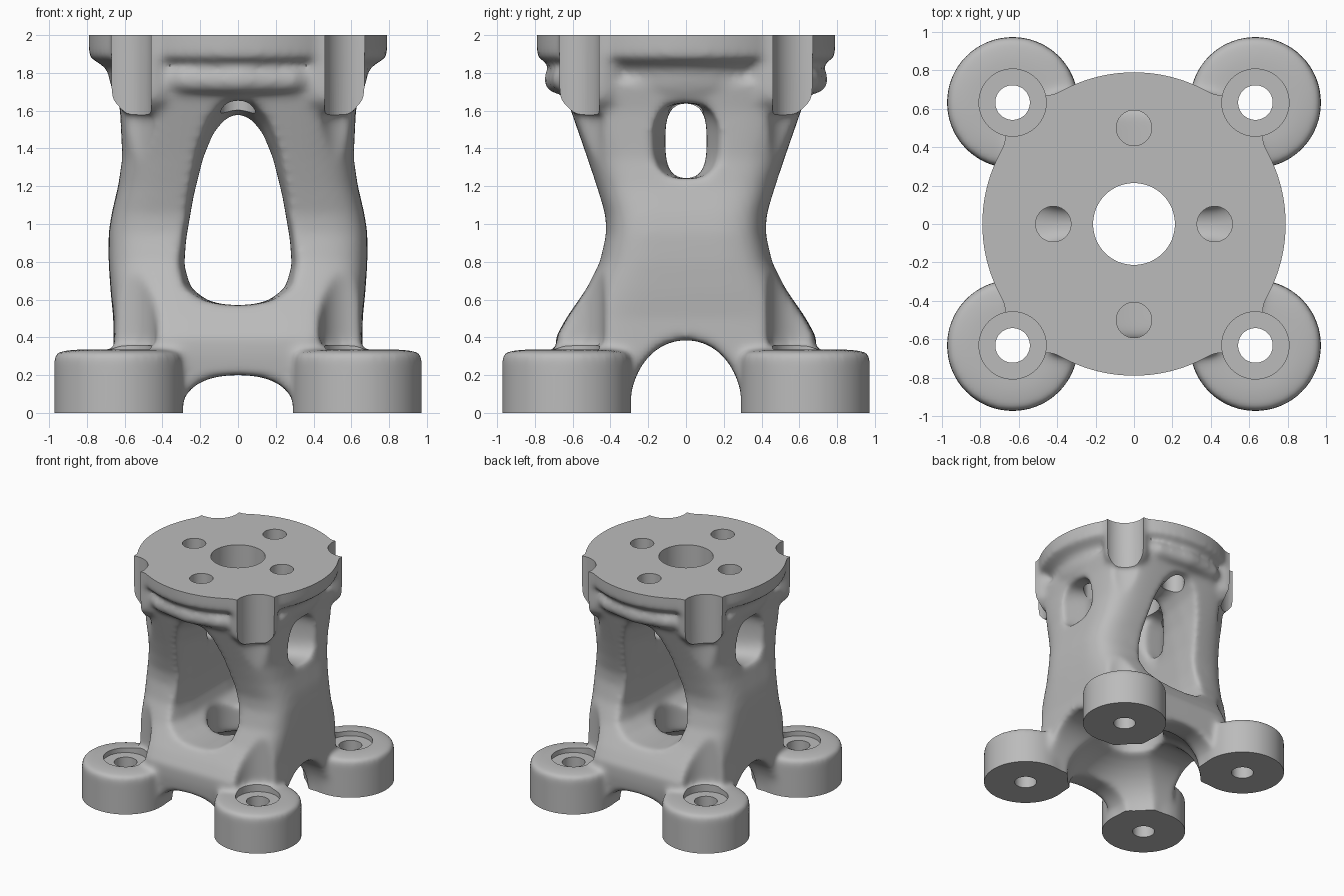
import bpy, bmesh, math

cube = bpy.data.objects.get("Cube")
if cube:
    bpy.data.objects.remove(cube)

metal = bpy.data.materials.new("plain grey metal")
metal.use_nodes = True
grey = (0.5, 0.5, 0.5, 1)
metal.diffuse_color = grey
metal.node_tree.nodes["Principled BSDF"].inputs["Base Color"].default_value = grey
SIGNS = [(sx, sy) for sx in (-1, 1) for sy in (-1, 1)]
CORNERS = [(sx * 0.632, sy * 0.632) for sx, sy in SIGNS]


def loft(name, rings):
    """Closed solid through a list of equal-length rings of points."""
    bm = bmesh.new()
    loops = [[bm.verts.new(p) for p in ring] for ring in rings]
    n = len(loops[0])
    for a, b in zip(loops, loops[1:]):
        for i in range(n):
            bm.faces.new((a[i], a[(i + 1) % n], b[(i + 1) % n], b[i]))
    bm.faces.new(loops[0])
    bm.faces.new(loops[-1])
    bmesh.ops.recalc_face_normals(bm, faces=bm.faces)
    mesh = bpy.data.meshes.new(name)
    bm.to_mesh(mesh)
    bm.free()
    ob = bpy.data.objects.new(name, mesh)
    bpy.context.collection.objects.link(ob)
    ob.data.materials.append(metal)
    return ob


def superellipse(a, b, power, n=64):
    pts = []
    for i in range(n):
        t = 2 * math.pi * i / n
        c, s = math.cos(t), math.sin(t)
        pts.append((a * math.copysign(abs(c) ** (2 / power), c),
                    b * math.copysign(abs(s) ** (2 / power), s)))
    return pts


def lathe(name, profile, x=0, y=0, n=64):
    return loft(name, [[(x + px, y + py, z) for px, py in superellipse(r, r, 2, n)]
                       for r, z in profile])


def cylinder(name, x, y, r, z0, z1):
    return lathe(name, [(r, z0), (r, z1)], x, y)


def box(name, z0, z1):
    return loft(name, [[(-3, -3, z), (3, -3, z), (3, 3, z), (-3, 3, z)] for z in (z0, z1)])


def apply(ob, kind, **settings):
    bpy.ops.object.select_all(action='DESELECT')
    bpy.context.view_layer.objects.active = ob
    ob.select_set(True)
    mod = ob.modifiers.new(kind, kind)
    for key, value in settings.items():
        setattr(mod, key, value)
    bpy.ops.object.modifier_apply(modifier=mod.name)


def combine(ob, other, operation):
    apply(ob, 'BOOLEAN', object=other, operation=operation, solver='MANIFOLD')
    bpy.data.objects.remove(other)


def cut(ob, other):
    combine(ob, other, 'DIFFERENCE')


# Waisted body: height, half width, half depth
WAIST = [(-0.1, 0.64, 0.64), (0.3, 0.66, 0.69), (0.4, 0.66, 0.69), (0.5, 0.66, 0.635),
         (0.65, 0.675, 0.535), (0.8, 0.685, 0.46), (0.95, 0.685, 0.425), (1.05, 0.67, 0.43),
         (1.2, 0.635, 0.475), (1.35, 0.615, 0.525), (1.6, 0.625, 0.61), (1.75, 0.65, 0.66)]
body = loft("bracket_body", [[(x, y, z) for x, y in superellipse(a, b, 5)] for z, a, b in WAIST])

# Front-to-back egg opening, flaring sideways and upwards towards both faces
HALF = [(0.08, 0.575), (0.16, 0.595), (0.25, 0.66), (0.285, 0.78), (0.275, 0.92), (0.235, 1.15),
        (0.185, 1.35), (0.13, 1.48), (0.065, 1.555)]
egg = [(0, 0.57)] + HALF + [(0, 1.575)] + [(-x, z) for x, z in reversed(HALF)]
flare = [(0.25, 1, 1), (0.4, 1.06, 1.03), (0.6, 1.22, 1.09), (0.9, 1.3, 1.1)]
flare = [(-y, sx, sz) for y, sx, sz in reversed(flare)] + flare
cut(body, loft("egg_cutter", [[(x * sx, y, 0.57 + (z - 0.57) * sz) for x, z in egg] for y, sx, sz in flare]))

# Side-to-side slot under the flange
slot = superellipse(1, 0.2, 2.8, 32)
cut(body, loft("slot_cutter", [[(x, y * w, 1.44 + z) for y, z in slot] for x, w in
                               [(-0.9, 0.185), (-0.58, 0.17), (-0.4, 0.11), (0.4, 0.11), (0.58, 0.17), (0.9, 0.185)]]))

# Hollow underside, arches between the feet, and the inner shaft
dome = [(0.55 * math.cos(t), 0.42 * math.sin(t)) for t in [i * math.pi / 20 for i in range(10)]]
cut(body, lathe("dome_cutter", [(0.55, -0.3)] + dome))
cut(body, loft("side_arch", [[(x, y, z) for y, z in superellipse(0.3, 0.385, 2.1)] for x in (-1, 1)]))
cut(body, loft("front_arch", [[(x, y, z) for x, z in superellipse(0.3, 0.2, 2.3)] for y in (-1, 1)]))
cut(body, cylinder("shaft_cutter", 0, 0, 0.24, -0.3, 1.7))

# Tool clearance above each foot
for x, y in CORNERS:
    cut(body, cylinder("clearance", x, y, 0.2, 0.345, 1.62))

# Round flange, with a lip under its front and back and a boss at each corner
flange = lathe("flange", [(0.45, 1.64), (0.64, 1.66), (0.675, 1.73), (0.69, 1.82),
                          (0.75, 1.86), (0.79, 1.885), (0.79, 2.1)], n=96)
combine(body, flange, 'UNION')
for side in (-1, 1):
    lip = loft("lip", [[(x, side * (0.68 - 0.5 * x * x) + r * py, 1.765 + r * pz)
                        for py, pz in superellipse(1, 1, 2, 24)]
                       for x, r in [(-0.42, 0.04), (-0.3, 0.07), (0, 0.075), (0.3, 0.07), (0.42, 0.04)]])
    combine(body, lip, 'UNION')
for sx, sy in SIGNS:
    boss = lathe("boss", [(0.12, 1.59), (0.18, 1.65), (0.19, 1.7), (0.19, 2.1)], sx * 0.483, sy * 0.483)
    combine(body, boss, 'UNION')

# Feet
for x, y in CORNERS:
    combine(body, lathe("foot", [(0.342, -0.1), (0.342, 0.3), (0.325, 0.322), (0.24, 0.335)], x, y), 'UNION')

# Blend everything into one flowing casting
apply(body, 'REMESH', mode='VOXEL', voxel_size=0.02)
apply(body, 'SMOOTH', factor=0.5, iterations=14)

# Machined faces and holes
cut(body, box("ground_trim", -1, 0))
cut(body, box("top_trim", 2, 3))
cut(body, cylinder("centre_bore", 0, 0, 0.213, -0.5, 2.5))
for x, y in [(0.42, 0), (-0.42, 0), (0, 0.5), (0, -0.5)]:
    cut(body, cylinder("flange_hole", x, y, 0.092, 1.5, 2.5))
for x, y in CORNERS:
    cut(body, cylinder("screw_hole", x, y, 0.09, -0.5, 1))
    cut(body, cylinder("screw_seat", x, y, 0.175, 0.295, 2.5))

bpy.ops.object.select_all(action='DESELECT')
body.select_set(True)
bpy.context.view_layer.objects.active = body
bpy.ops.object.shade_smooth_by_angle(angle=math.radians(35))
